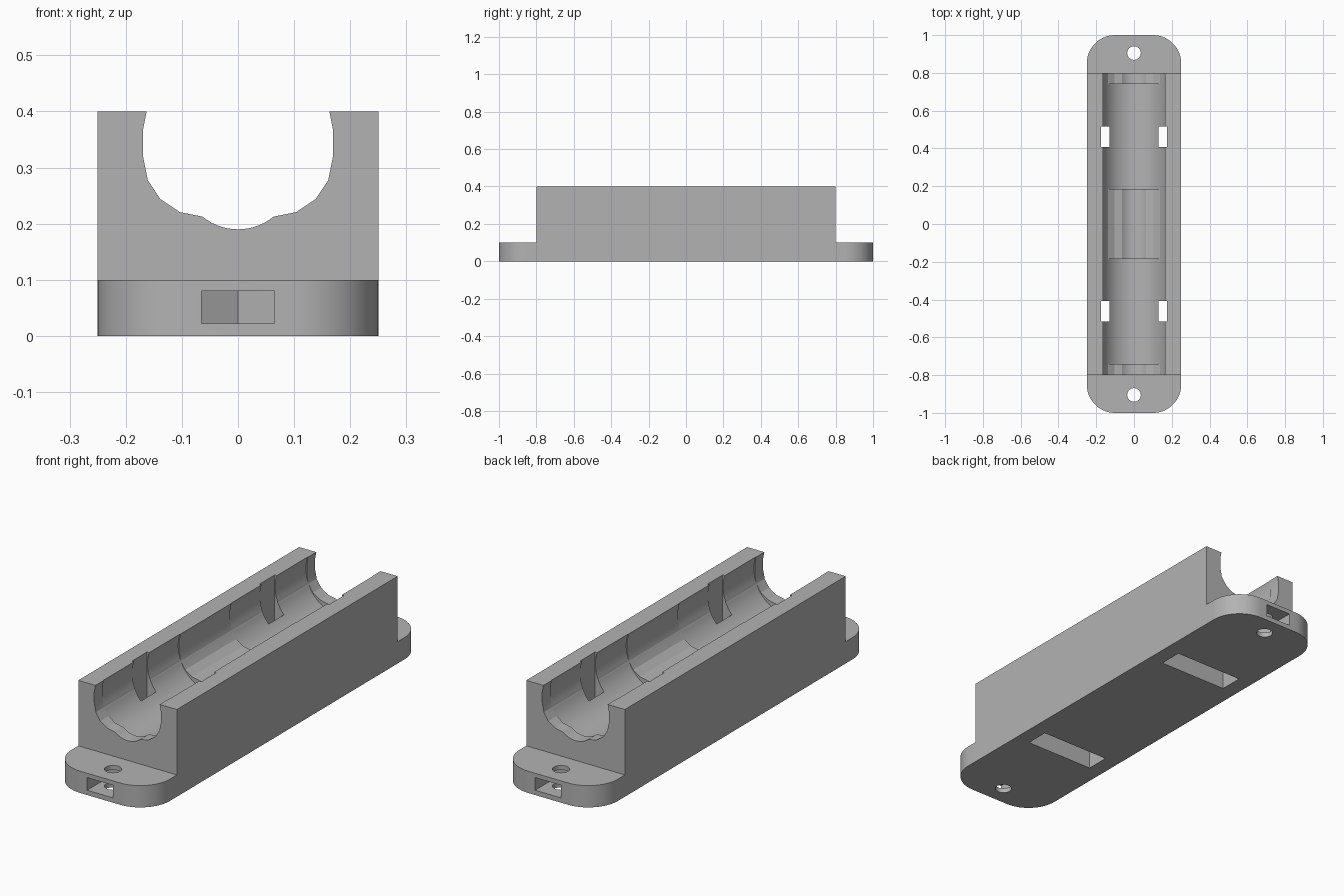
import bpy, math
from mathutils import Matrix

old = bpy.data.objects.get("Cube")
if old:
    bpy.data.objects.remove(old, do_unlink=True)

grey = bpy.data.materials.new("plain_grey")
grey.use_nodes = True
colour = (0.45, 0.45, 0.45, 1)
grey.diffuse_color = colour
grey.node_tree.nodes["Principled BSDF"].inputs["Base Color"].default_value = colour


def prism(name, outline, a, b, axis="Z"):
    """Extrude an (x, z) outline along y, or an (x, y) outline along z."""
    n = len(outline)
    verts = [(u, v, h) for h in (a, b) for u, v in outline]
    faces = [tuple(reversed(range(n))), tuple(range(n, 2 * n))]
    faces += [(i, (i + 1) % n, n + (i + 1) % n, n + i) for i in range(n)]
    mesh = bpy.data.meshes.new(name)
    mesh.from_pydata(verts, [], faces)
    if axis == "Y":
        # swap y and z, then restore the outward winding
        mesh.transform(Matrix(((1, 0, 0, 0), (0, 0, 1, 0), (0, 1, 0, 0), (0, 0, 0, 1))))
        mesh.flip_normals()
    mesh.materials.append(grey)
    obj = bpy.data.objects.new(name, mesh)
    bpy.context.collection.objects.link(obj)
    return obj


def ring(cx, cy, r, n, start=0.0):
    return [(cx + r * math.cos(start + math.tau * i / n),
             cy + r * math.sin(start + math.tau * i / n)) for i in range(n)]


def rounded(x, low, high, r, steps):
    """Rectangle outline with rounded corners, counter-clockwise."""
    corners = [(x - r, high - r), (r - x, high - r), (r - x, low + r), (x - r, low + r)]
    return [(cx + r * math.cos((q + s / steps) * math.pi / 2),
             cy + r * math.sin((q + s / steps) * math.pi / 2))
            for q, (cx, cy) in enumerate(corners) for s in range(steps + 1)]


def rect(x, low, high):
    return [(-x, low), (x, low), (x, high), (-x, high)]


def combine(target, tool, operation):
    mod = target.modifiers.new(operation, "BOOLEAN")
    mod.operation = operation
    mod.solver = "EXACT"
    mod.object = tool
    bpy.context.view_layer.objects.active = target
    bpy.ops.object.modifier_apply(modifier=mod.name)
    bpy.data.objects.remove(tool, do_unlink=True)


# Mounting plate with a raised cradle block
holder = prism("cradle_holder", rounded(0.25, -1, 1, 0.15, 16), 0, 0.1)
combine(holder, prism("block", rect(0.25, -0.8, 0.8), 0, 0.4), "UNION")


def cut(*args):
    combine(holder, prism(*args), "DIFFERENCE")


# Rounded-square passage along the whole block, with a groove in its floor
cut("passage", rounded(0.169, 0.2125, 0.475, 0.106, 4), -0.9, 0.9, "Y")
cut("floor_groove", ring(0, 0.29, 0.1, 64), -0.9, 0.9, "Y")

for side in (-1, 1):
    # Round bay between the end lip and the middle rib
    mid = side * 0.4625
    cut("bay", ring(0, 0.345, 0.174, 96), mid - 0.2775, mid + 0.2775, "Y")

    # Strap slot: enters through both walls and loops under the bay floor
    slot = prism("strap_slot", rect(0.176, -0.1, 0.5), mid - 0.055, mid + 0.055, "Y")
    core = [(0.13, 0.23), (0.125, 0.2), (0.105, 0.165), (0.07, 0.14), (0.0, 0.13)]
    core = core + [(-x, z) for x, z in reversed(core[:-1])]
    core = [(-0.13, 0.6), (0.13, 0.6)] + core
    combine(slot, prism("slot_core", list(reversed(core)), mid - 0.1, mid + 0.1, "Y"), "DIFFERENCE")
    combine(holder, slot, "DIFFERENCE")

    # Screw hole and a hexagonal nut pocket open to the plate's end
    end = side * 0.905
    cut("screw_hole", ring(0, end, 0.036, 32), -0.1, 0.3)
    tip, flat = 0.075, 0.0375
    pocket = [(-0.065, side * 1.1), (0.065, side * 1.1), (0.065, end - side * flat),
              (0, end - side * tip), (-0.065, end - side * flat)]
    if side > 0:
        pocket.reverse()
    cut("nut_pocket", pocket, 0.022, 0.08)

# Smooth curved walls, crisp edges
bpy.ops.object.select_all(action="DESELECT")
holder.select_set(True)
bpy.context.view_layer.objects.active = holder
bpy.ops.object.shade_smooth_by_angle(angle=math.radians(20))
